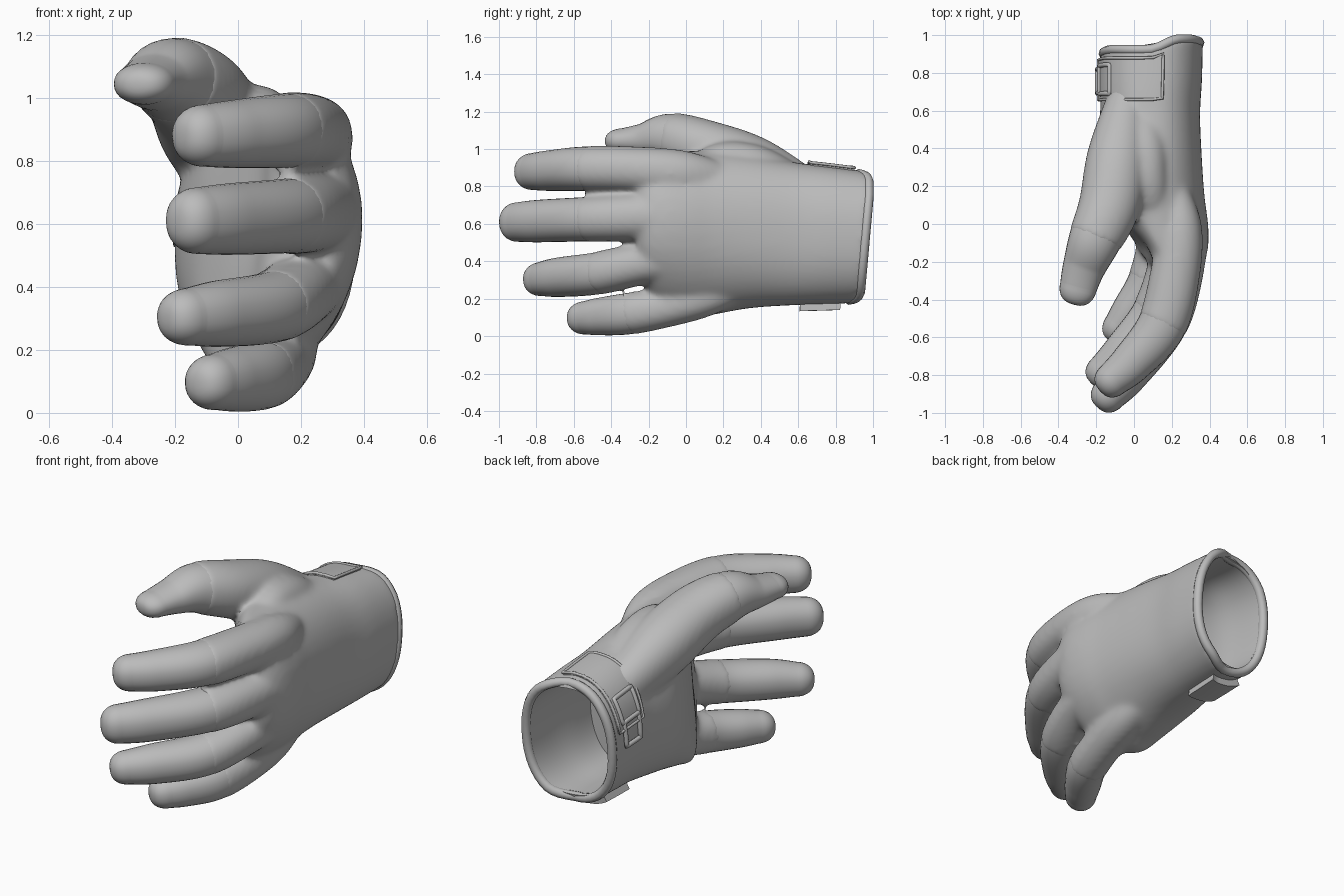
import bpy, bmesh, math
from mathutils import Vector

if "Cube" in bpy.data.objects:
    bpy.data.objects.remove(bpy.data.objects["Cube"])

grey = bpy.data.materials.new("glove_grey")
grey.diffuse_color = (0.5, 0.5, 0.5, 1)
grey.use_nodes = True
grey.node_tree.nodes["Principled BSDF"].inputs["Base Color"].default_value = grey.diffuse_color


def spline(rows, t):
    """Catmull-Rom through rows, t in 0..len-1."""
    i = min(int(t), len(rows) - 2)
    f = t - i
    a, b, c, d = (rows[max(0, min(len(rows) - 1, j))] for j in (i - 1, i, i + 1, i + 2))
    return [0.5 * (2 * q + (r - p) * f + (2 * p - 5 * q + 4 * r - s) * f * f
                   + (3 * q - p - 3 * r + s) * f ** 3) for p, q, r, s in zip(a, b, c, d)]


def loft(bm, rings):
    """Closed skin over rings of points, capped at both ends."""
    vs = [[bm.verts.new(p) for p in r] for r in rings]
    n = len(vs[0])
    fs = [bm.faces.new((a[i], a[(i + 1) % n], b[(i + 1) % n], b[i]))
          for a, b in zip(vs, vs[1:]) for i in range(n)]
    fs += [bm.faces.new(vs[0]), bm.faces.new(vs[-1])]
    bmesh.ops.recalc_face_normals(bm, faces=fs)


def make(name, bm, angle=40):
    me = bpy.data.meshes.new(name)
    bm.to_mesh(me)
    ob = bpy.data.objects.new(name, me)
    bpy.context.collection.objects.link(ob)
    me.materials.append(grey)
    smooth(ob, angle)
    return ob


def smooth(ob, angle):
    bpy.ops.object.select_all(action='DESELECT')
    ob.select_set(True)
    bpy.context.view_layer.objects.active = ob
    bpy.ops.object.shade_smooth_by_angle(angle=math.radians(angle))


# Palm cross-sections: y, x min, x max, z min, z max, arch of the knuckles
PALM = [(.985, -.18, .365, .175, .885, 0), (.77, -.18, .36, .17, .91, 0),
        (.58, -.18, .35, .165, .93, 0), (.35, -.2, .36, .15, .97, .1),
        (.15, -.14, .375, .115, .99, .3), (0, -.04, .395, .085, .99, .5),
        (-.12, .06, .395, .1, .985, .6), (-.21, .1, .37, .14, .96, .6),
        (-.265, .16, .32, .24, .9, .6)]


def palm(t, ang, off=0.0):
    y, x0, x1, z0, z1, k = spline(PALM, t)
    c, s = math.cos(ang), math.sin(ang)
    sq = lambda v: math.copysign(abs(v) ** 0.87, v)
    x = (x0 + x1) / 2 + ((x1 - x0) / 2 + off) * sq(c)
    z = (z0 + z1) / 2 + ((z1 - z0) / 2 + off) * sq(s)
    x -= k * (z - .65) ** 2
    ramp = max(0, min(1, (y - .55) / .4))
    step = max(0, min(1, (.24 - x) / .16))
    y -= ramp * (.055 * step * step * (3 - 2 * step) + .09 * max(0, .75 - z))
    if y < .1:
        y += .26 * max(0, .45 - z) * min(1, (.1 - y) / .3)
    return Vector((x, y, z))


def palm_ring(t, off=0.0, n=48):
    return [palm(t, 2 * math.pi * i / n, off) for i in range(n)]


# Digits: x, y, z, half thickness, half width; the seam sits at the fourth point
DIGITS = {
    "index": [(.2, .2, .83, .08, .09), (.24, -.02, .865, .118, .125), (.215, -.28, .89, .13, .122),
              (.145, -.54, .895, .13, .12), (-.01, -.73, .885, .112, .11), (-.11, -.82, .88, .095, .10)],
    "middle": [(.22, .2, .66, .08, .09), (.265, -.02, .65, .12, .125), (.23, -.3, .635, .127, .125),
               (.15, -.54, .625, .127, .12), (-.03, -.79, .615, .11, .115), (-.13, -.9, .61, .095, .107)],
    "ring": [(.2, .22, .47, .08, .08), (.225, .0, .43, .118, .112), (.19, -.25, .385, .122, .112),
             (.105, -.48, .335, .122, .114), (-.06, -.68, .315, .108, .107), (-.16, -.775, .305, .09, .092)],
    "little": [(.14, .36, .3, .07, .08), (.145, .1, .215, .105, .11), (.12, -.12, .152, .105, .107),
               (.07, -.31, .12, .107, .112), (-.02, -.46, .105, .1, .102), (-.075, -.54, .098, .088, .09)],
    "thumb": [(-.04, .64, .76, .11, .13), (-.085, .36, .9, .16, .165), (-.13, .1, 1.005, .16, .15),
              (-.21, -.09, 1.06, .14, .132), (-.265, -.23, 1.05, .115, .09), (-.295, -.335, 1.045, .10, .068)],
}


def digit_rings(pts, t0, t1, scale, cap, n=28):
    rings = []
    end = len(pts) - 1

    def ring(t, push=0.0, k=1.0):
        p = spline(pts, t)
        tan = (Vector(spline(pts, min(end, t + .05))[:3]) - Vector(spline(pts, max(0, t - .05))[:3])).normalized()
        v = (Vector((0, 0, 1)) - tan * tan.z).normalized()
        u = tan.cross(v)
        c0 = Vector(p[:3]) + tan * push
        rings.append([c0 + u * p[3] * scale * k * math.cos(a) + v * p[4] * scale * k
                      * math.copysign(abs(math.sin(a)) ** .9, math.sin(a))
                      for a in (2 * math.pi * i / n for i in range(n))])
    for i in range(21):
        ring(t0 + (t1 - t0) * i / 20)
    if cap:  # rounded fingertip
        for i in range(1, 9):
            a = i / 8 * math.radians(86)
            ring(t1, .095 * math.sin(a), math.cos(a) ** .75)
    return rings


# Glove body: palm, thumb web and finger sleeves fused into one skin
bm = bmesh.new()
loft(bm, [palm_ring(t / 6) for t in range(49)])
for pts in DIGITS.values():
    loft(bm, digit_rings(pts, 0, 3, 1.02, False))
WEB = [(.03, .62, .78, .1, .1), (.04, .4, .89, .13, .12), (.06, .22, .92, .12, .12), (.1, .08, .9, .09, .09)]
loft(bm, digit_rings(WEB, 0, 3, 1, True))
source = make("glove_body_source", bm)
mod = source.modifiers.new("fuse", 'REMESH')
mod.mode, mod.voxel_size = 'VOXEL', 0.014
mod = source.modifiers.new("relax", 'SMOOTH')
mod.factor, mod.iterations = 0.5, 18

# Hollow wrist
bm = bmesh.new()
hollow = [palm_ring(t / 4, -.038 - t * .003) for t in range(11)]
loft(bm, [[p + Vector((0, .2, 0)) for p in hollow[0]]] + hollow)
cutter = make("wrist_cutter", bm)
mod = source.modifiers.new("hollow", 'BOOLEAN')
mod.object, mod.operation, mod.solver = cutter, 'DIFFERENCE', 'EXACT'
cutter.hide_render = True
dg = bpy.context.evaluated_depsgraph_get()
mesh = bpy.data.meshes.new_from_object(source.evaluated_get(dg))
mesh.materials.clear()
mesh.materials.append(grey)
body = bpy.data.objects.new("glove_body", mesh)
bpy.context.collection.objects.link(body)
smooth(body, 50)
for ob in (source, cutter):
    bpy.data.objects.remove(ob)

# Fingertips slotted into the sleeves
for name, pts in DIGITS.items():
    bm = bmesh.new()
    loft(bm, digit_rings(pts, 2.75, 5, .985, True))
    make(name + "_tip", bm, 60)


def cord(name, pts, r):
    cu = bpy.data.curves.new(name, 'CURVE')
    cu.dimensions, cu.bevel_depth, cu.bevel_resolution = '3D', r, 2
    sp = cu.splines.new('POLY')
    sp.points.add(len(pts) - 1)
    for q, p in zip(sp.points, pts):
        q.co = (*p, 1)
    sp.use_cyclic_u = True
    cu.materials.append(grey)
    ob = bpy.data.objects.new(name, cu)
    bpy.context.collection.objects.link(ob)


def band(name, a0, a1, t0, t1, low, high):
    bm = bmesh.new()
    rings = []
    for i in range(25):
        a = math.radians(a0 + (a1 - a0) * i / 24)
        ts = [t0 + (t1 - t0) * j / 6 for j in range(7)]
        rings.append([palm(t, a, high) for t in ts] + [palm(t, a, low) for t in reversed(ts)])
    loft(bm, rings)
    make(name, bm)


def frame(name, a0, a1, t0, t1, r):
    n = 10
    loop = [(a0 + (a1 - a0) * i / n, t0) for i in range(n)] + [(a1, t0 + (t1 - t0) * i / n) for i in range(n)]
    loop += [(a1 + (a0 - a1) * i / n, t1) for i in range(n)] + [(a0, t1 + (t0 - t1) * i / n) for i in range(n)]
    cord(name, [palm(t, math.radians(a), .014) for a, t in loop], r)


# Rolled cuff edge, wrist strap with its piping and buckle, and lower tab
cord("cuff_rim", palm_ring(.06, -.018), .026)
band("wrist_strap", 80, 168, .32, 1.5, -.015, .014)
band("lower_tab", 242, 275, .4, 1.75, -.002, .034)
frame("strap_edge", 80, 168, .32, 1.5, .008)
frame("buckle_upper", 138, 162, .5, 1.3, .013)
frame("buckle_lower", 162, 180, .55, 1.25, .013)
